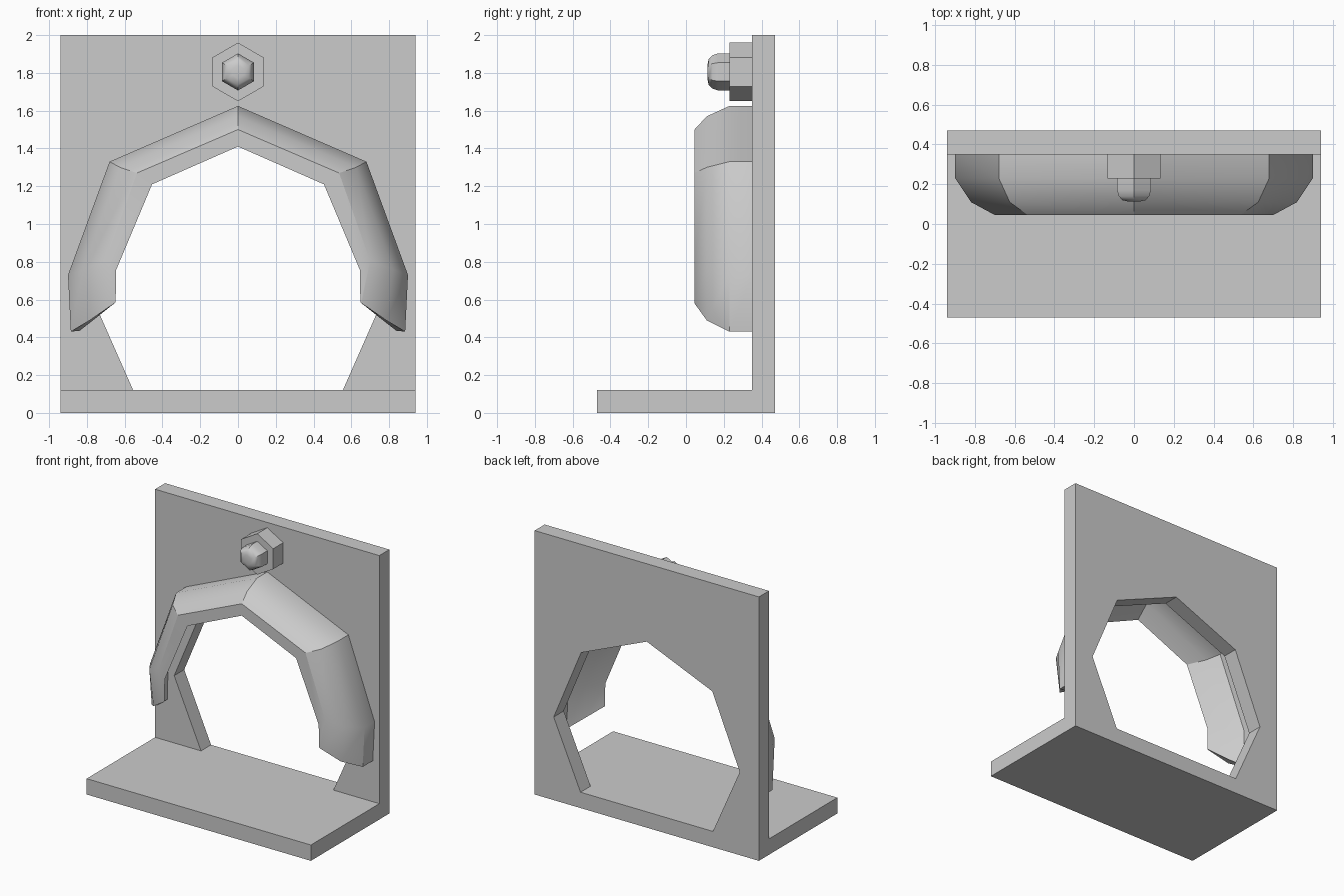
import bpy, bmesh
from math import sin, cos, pi, radians

if "Cube" in bpy.data.objects:
    bpy.data.objects.remove(bpy.data.objects["Cube"])


def finish(name, bm, smooth=None):
    bmesh.ops.recalc_face_normals(bm, faces=bm.faces)
    mesh = bpy.data.meshes.new(name)
    bm.to_mesh(mesh)
    bm.free()
    ob = bpy.data.objects.new(name, mesh)
    bpy.context.collection.objects.link(ob)
    if smooth:
        bpy.ops.object.select_all(action='DESELECT')
        ob.select_set(True)
        bpy.context.view_layer.objects.active = ob
        bpy.ops.object.shade_smooth_by_angle(angle=radians(smooth))
    return ob


def loft(name, rings, smooth=None):
    """Skin closed rings of points and cap both ends."""
    bm = bmesh.new()
    loops = [[bm.verts.new(p) for p in ring] for ring in rings]
    n = len(loops[0])
    for a, b in zip(loops, loops[1:]):
        for i in range(n):
            j = (i + 1) % n
            bm.faces.new((a[i], a[j], b[j], b[i]))
    bm.faces.new(loops[0])
    bm.faces.new(loops[-1])
    return finish(name, bm, smooth)


def slab(name, outline, y0, y1):
    """Extrude an x-z outline along y."""
    return loft(name, [[(x, y, z) for x, z in outline] for y in (y0, y1)])


def hexagon(r, y, zc=1.805):
    return [(r * sin(i * pi / 3), y, zc + r * cos(i * pi / 3)) for i in range(6)]


# L-shaped panel: base and wall with an octagonal opening
W = 0.94
slab("base_plate", [(-W, 0), (W, 0), (W, 0.12), (-W, 0.12)], -0.47, 0.47)
right = [(W, 2.0), (W, 0.12), (0.555, 0.12), (0.78, 0.63), (0.55, 1.18)]
left = [(-x, z) for x, z in reversed(right)]
slab("wall_panel", right + [(0, 1.41)] + left, 0.35, 0.47)

# Flared arch shell: each rail is (y, x-z points from apex to lower end)
outer = [(0, 1.625), (0.68, 1.33), (0.90, 0.73), (0.885, 0.43)]
inner = [(0, 1.54), (0.61, 1.27), (0.83, 0.73), (0.838, 0.435)]
rails = [
    (0.35, outer),
    (0.23, outer),
    (0.11, [(0, 1.57), (0.625, 1.30), (0.82, 0.76), (0.785, 0.49)]),
    (0.045, [(0, 1.50), (0.535, 1.27), (0.70, 0.805), (0.655, 0.58)]),
    (0.045, [(0, 1.41), (0.455, 1.21), (0.645, 0.757), (0.648, 0.585)]),
    (0.14, [(0, 1.50), (0.55, 1.24), (0.75, 0.745), (0.755, 0.50)]),
    (0.23, inner),
    (0.35, inner),
]
stations = [[(p[k][0], y, p[k][1]) for y, p in rails] for k in range(4)]
mirrored = [[(-x, y, z) for x, y, z in s] for s in reversed(stations[1:])]
loft("arch_flare", mirrored + stations, 30)

# Hex nut and domed bolt end
loft("hex_nut", [hexagon(0.155, 0.35), hexagon(0.155, 0.23)])
dome = [(0.098, 0.23), (0.098, 0.17), (0.088, 0.14), (0.068, 0.12), (0.035, 0.113)]
loft("bolt_end", [hexagon(r, y) for r, y in dome], 40)
